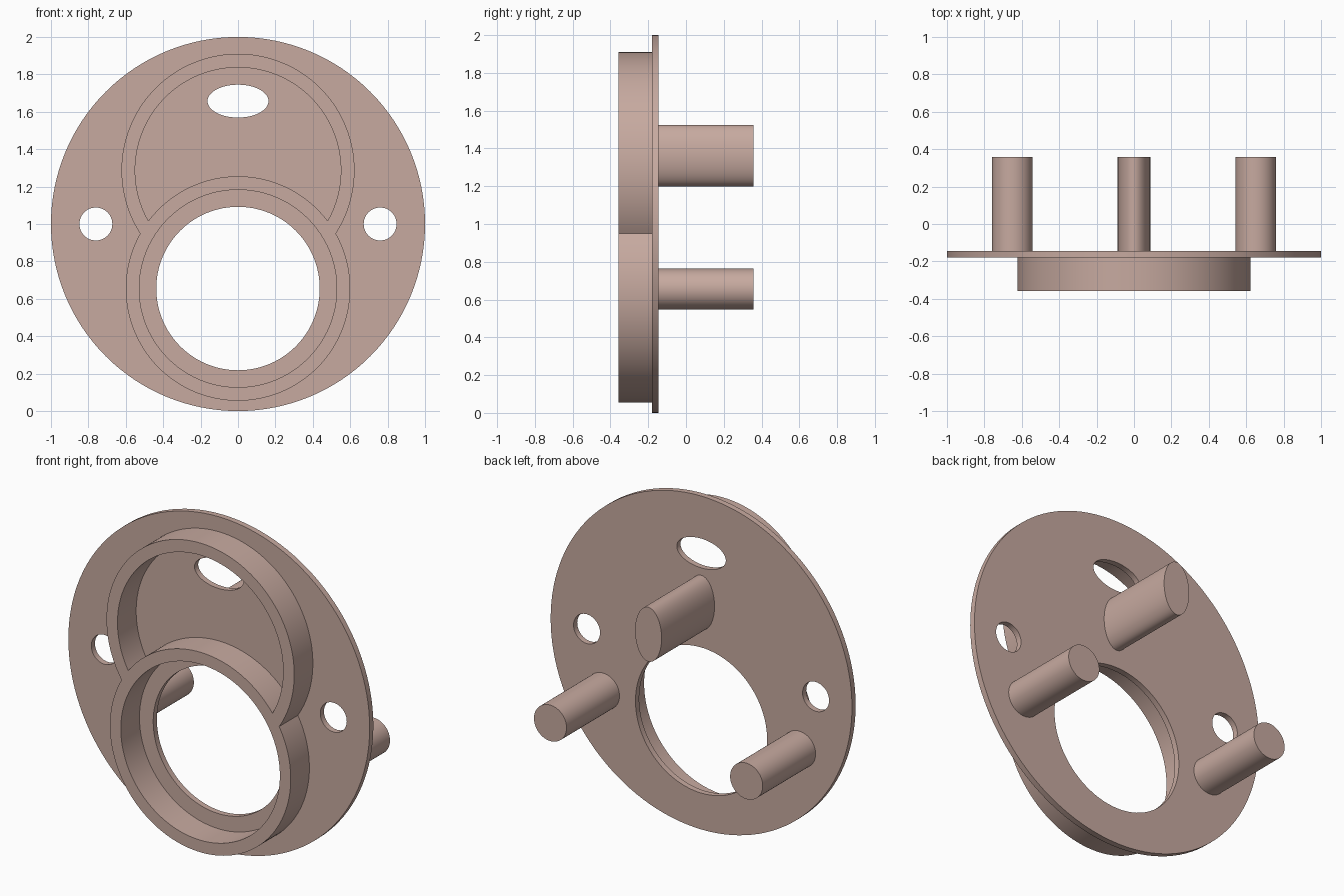
import bpy, bmesh, math
from mathutils import Vector

if "Cube" in bpy.data.objects:
    bpy.data.objects.remove(bpy.data.objects["Cube"])

SEG = 96
FRONT, PLATE_FRONT, PLATE_BACK, BACK = -0.357, -0.18, -0.145, 0.357

clay = bpy.data.materials.new("dusty_pink")
clay.diffuse_color = (0.57, 0.40, 0.35, 1)
clay.use_nodes = True
clay.node_tree.nodes["Principled BSDF"].inputs["Base Color"].default_value = clay.diffuse_color


def arc(z, r, a, b, n=SEG):
    """Points along an arc centred on x = 0."""
    return [(r * math.cos(a + (b - a) * i / n), z + r * math.sin(a + (b - a) * i / n))
            for i in range(n + 1)]


def ellipse(x, z, rx, rz, n=SEG):
    return [(x + rx * math.cos(2 * math.pi * i / n), z + rz * math.sin(2 * math.pi * i / n))
            for i in range(n)]


def meeting_angles(z1, r1, z2, r2):
    """Angles, on each circle, of the right-hand crossing point."""
    z = (r1 ** 2 - r2 ** 2 - z1 ** 2 + z2 ** 2) / (2 * (z2 - z1))
    x = math.sqrt(r1 ** 2 - (z - z1) ** 2)
    return math.atan2(z - z1, x), math.atan2(z - z2, x)


def extrude_profile(name, loops, y0, y1):
    """Fill an outline with holes in the xz plane and extrude it along y."""
    bm = bmesh.new()
    for pts in loops:
        vs = [bm.verts.new((x, y0, z)) for x, z in pts]
        for i, v in enumerate(vs):
            bm.edges.new((v, vs[i - 1]))
    if len(loops) == 1:
        bm.faces.new(vs)
    else:
        bmesh.ops.triangle_fill(bm, use_beauty=True, edges=bm.edges[:], normal=Vector((0, -1, 0)))
    ext = bmesh.ops.extrude_face_region(bm, geom=bm.faces[:], use_keep_orig=True)
    moved = [g for g in ext["geom"] if isinstance(g, bmesh.types.BMVert)]
    bmesh.ops.translate(bm, verts=moved, vec=(0, y1 - y0, 0))
    bmesh.ops.recalc_face_normals(bm, faces=bm.faces[:])
    mesh = bpy.data.meshes.new(name)
    bm.to_mesh(mesh)
    bm.free()
    mesh.materials.append(clay)
    ob = bpy.data.objects.new(name, mesh)
    bpy.context.collection.objects.link(ob)
    bpy.ops.object.select_all(action="DESELECT")
    ob.select_set(True)
    bpy.context.view_layer.objects.active = ob
    bpy.ops.object.shade_smooth_by_angle(angle=math.radians(30))
    return ob


LOW_Z, LOW_OUT, LOW_IN = 0.655, 0.60, 0.528
UP_Z, UP_OUT, UP_IN = 1.287, 0.623, 0.55

# round plate with the large opening, two side holes and the oval slot
extrude_profile("plate", [
    ellipse(0, 1, 1, 1, 128),
    ellipse(0, LOW_Z, 0.437, 0.437),
    ellipse(-0.76, 1, 0.088, 0.088, 48),
    ellipse(0.76, 1, 0.088, 0.088, 48),
    ellipse(0, 1.657, 0.163, 0.088, 48)], PLATE_FRONT, PLATE_BACK)

# raised rim: two merged rings, with a round and a crescent pocket
a, b = meeting_angles(UP_Z, UP_OUT, LOW_Z, LOW_OUT)
outline = (arc(UP_Z, UP_OUT, a, math.pi - a)
           + arc(LOW_Z, LOW_OUT, math.pi - b, 2 * math.pi + b)[1:-1])
a, b = meeting_angles(UP_Z, UP_IN, LOW_Z, LOW_OUT)
crescent = (arc(UP_Z, UP_IN, a, math.pi - a)
            + arc(LOW_Z, LOW_OUT, math.pi - b, b)[1:-1])
extrude_profile("rim", [outline, crescent, ellipse(0, LOW_Z, LOW_IN, LOW_IN)],
                FRONT, PLATE_FRONT)

# rear pegs: one oval above, two round at the sides
extrude_profile("top_peg", [ellipse(0, 1.362, 0.088, 0.163, 64)], PLATE_BACK, BACK)
for side, x in (("left", -0.651), ("right", 0.651)):
    extrude_profile(side + "_peg", [ellipse(x, 0.656, 0.108, 0.108, 64)], PLATE_BACK, BACK)
